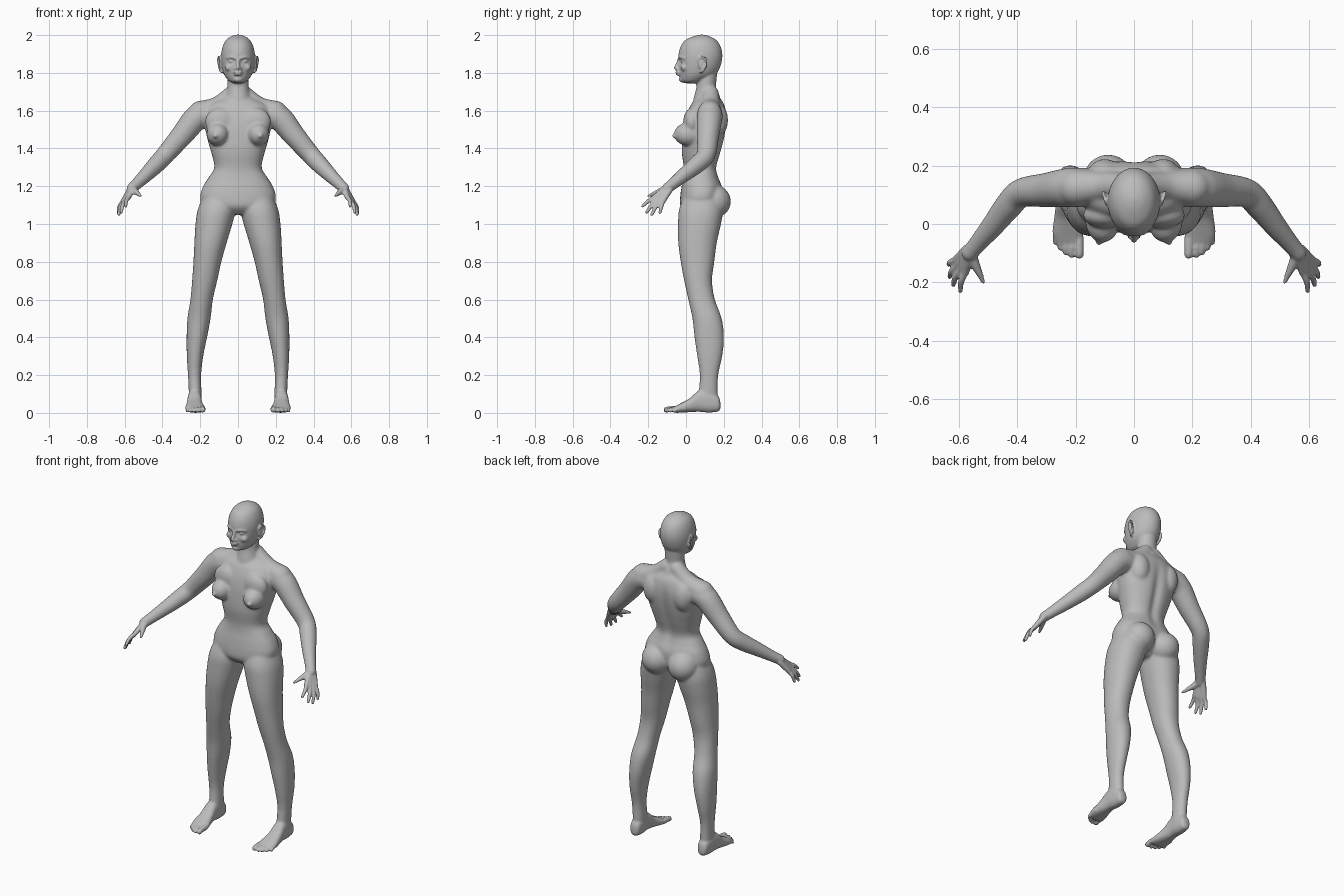
import bpy, bmesh, math
from mathutils import Vector, Matrix

bm = bmesh.new()


def resample(keys, sub):
    """Catmull-Rom interpolation of tuples of numbers."""
    out = []
    for i in range(len(keys) - 1):
        a, b, c, d = (keys[max(i - 1, 0)], keys[i], keys[i + 1],
                      keys[min(i + 2, len(keys) - 1)])
        for k in range(sub):
            t = k / sub
            out.append(tuple(
                0.5 * (2 * q + (r - p) * t + (2 * p - 5 * q + 4 * r - s) * t * t
                       + (3 * q - p - 3 * r + s) * t ** 3)
                for p, q, r, s in zip(a, b, c, d)))
    return out + [keys[-1]]


def oval(c, u, v, n, e=2.0):
    pts = []
    for i in range(n):
        a = 2 * math.pi * i / n
        ca, sa = math.cos(a), math.sin(a)
        pts.append(c + u * math.copysign(abs(ca) ** (2 / e), ca)
                   + v * math.copysign(abs(sa) ** (2 / e), sa))
    return pts


def loft(rings, deform=None):
    vs = [[bm.verts.new(deform(p) if deform else p) for p in r] for r in rings]
    n = len(vs[0])
    for a, b in zip(vs, vs[1:]):
        for i in range(n):
            j = (i + 1) % n
            bm.faces.new((a[i], a[j], b[j], b[i]))
    bm.faces.new(vs[0][::-1])
    bm.faces.new(vs[-1])


def stack(keys, e=2.0, n=40, sub=5, deform=None):
    """Level rings: z, x inner, x outer, y front, y back."""
    loft([oval(Vector(((x0 + x1) / 2, (y0 + y1) / 2, z)),
               Vector((abs(x1 - x0) / 2, 0, 0)), Vector((0, abs(y1 - y0) / 2, 0)), n, e)
          for z, x0, x1, y0, y1 in resample(keys, sub)], deform)


def tube(keys, n=20, sub=5):
    """Round limb along a path: x, y, z, radius, with rounded ends."""
    k = resample(keys, sub)
    p = [Vector(q[:3]) for q in k]
    rings = []
    for i, q in enumerate(k):
        t = (p[min(i + 1, len(p) - 1)] - p[max(i - 1, 0)]).normalized()
        ref = Vector((0, 1, 0)) if abs(t.y) < 0.8 else Vector((1, 0, 0))
        u = t.cross(ref).normalized()
        rings.append(oval(p[i], u * q[3], t.cross(u) * q[3], n))
    loft(rings)
    for q in (k[0], k[-1]):
        ball(q[:3], [q[3] * 0.98] * 3)


def ball(c, r, rot=None):
    m = Matrix.Translation(c) @ (rot or Matrix()) @ Matrix.Diagonal((*r, 1))
    bmesh.ops.create_uvsphere(bm, u_segments=24, v_segments=16, radius=1, matrix=m)


# ---- One side of the figure (x > 0) ----
# leg
stack([(1.17, .02, .175, .0, .17), (1.08, .012, .212, -.036, .195),
       (1.0, .03, .225, -.042, .185), (.9, .06, .231, -.041, .163),
       (.8, .088, .236, -.028, .15), (.7, .11, .243, -.01, .138),
       (.6, .133, .252, .012, .153), (.5, .145, .268, .034, .189),
       (.4, .164, .272, .045, .201), (.3, .184, .271, .059, .192),
       (.2, .195, .265, .073, .171), (.1, .193, .26, .068, .167),
       (.03, .195, .258, .08, .165)], e=2.15)
# buttock, shoulder slope, breast
ball((.088, .148, 1.12), (.088, .09, .088))
tube([(.03, .13, 1.69, .045), (.11, .13, 1.622, .052), (.2, .125, 1.588, .065)])
ball((.095, .03, 1.54), (.08, .045, .075))
ball((.107, .012, 1.475), (.06, .076, .062))
ball((.12, -.064, 1.466), (.012, .012, .012))
# shoulder blade
ball((.1, .165, 1.55), (.06, .058, .09))
# arm
tube([(.14, .125, 1.575, .064), (.215, .125, 1.565, .068), (.30, .116, 1.465, .059),
      (.385, .106, 1.367, .05), (.43, .062, 1.318, .047), (.485, -.008, 1.262, .039),
      (.535, -.068, 1.213, .031), (.562, -.1, 1.188, .028)], n=32)
# palm and fingers
knuckles = [(.577, -.165, 1.143), (.591, -.156, 1.129), (.603, -.141, 1.12), (.61, -.123, 1.118)]
tips = [(.594, -.229, 1.095), (.618, -.208, 1.062), (.631, -.181, 1.05), (.634, -.138, 1.06)]
for i, (k, t) in enumerate(zip(knuckles, tips)):
    w = (.562 + .003 * i, -.11 + .008 * i, 1.187 - .002 * i)
    tube([(*w, .017), (*k, .0135)], n=16)
    mid = Vector(k).lerp(Vector(t), .5) + Vector((.006, 0, .004))
    tube([(*k, .0125), (*mid, .011), (*t, .0085)], n=16)
tube([(.556, -.105, 1.187, .019), (.54, -.145, 1.17, .016),
      (.526, -.175, 1.158, .012), (.515, -.2, 1.148, .009)], n=16)
# foot: y, x centre, half width, bottom, top
foot = [(.182, .227, .012, .025, .055), (.17, .227, .029, .008, .09),
        (.12, .228, .036, .002, .125), (.07, .23, .037, .006, .12),
        (.02, .23, .043, .004, .078), (-.03, .227, .052, .001, .05),
        (-.058, .221, .049, .001, .036), (-.074, .213, .04, .006, .028)]
loft([oval(Vector((x, y, (a + b) / 2)), Vector((w, 0, 0)), Vector((0, 0, (b - a) / 2)), 32, 2.4)
      for y, x, w, a, b in resample(foot, 5)])
# toes
for x, y, r in [(.187, -.104, .0155), (.213, -.106, .011), (.233, -.097, .0105),
                (.252, -.082, .01), (.268, -.062, .01)]:
    tube([(x, y + .055, .022, r), (x, y + .022, .021, r * .95), (x, y, r + .001, r)], n=16)
# ear: plate, rim and lobe
ball((.09, .086, 1.845), (.009, .02, .036), Matrix.Rotation(.25, 4, 'Z'))
tube([(.088, .07, 1.85, .006), (.094, .068, 1.872, .006), (.1, .085, 1.887, .006),
      (.106, .106, 1.872, .006), (.103, .107, 1.845, .006), (.095, .092, 1.815, .007),
      (.088, .078, 1.805, .007)], n=12)
# brow, eye with lids, cheek, nostril
tube([(.012, -.037, 1.876, .006), (.035, -.03, 1.883, .007), (.06, -.009, 1.878, .006)], n=12)
ball((.034, -.017, 1.861), (.017, .013, .008))
ball((.045, -.008, 1.828), (.024, .02, .02))
ball((.013, -.042, 1.82), (.008, .011, .008))

# ---- Mirror to the other side ----
dup = bmesh.ops.duplicate(bm, geom=bm.verts[:] + bm.edges[:] + bm.faces[:])["geom"]
for v in dup:
    if isinstance(v, bmesh.types.BMVert):
        v.co.x *= -1


# ---- Central parts ----
def spine_groove(p):
    if p.y > .1 and 1.18 < p.z < 1.62:
        p.y -= .016 * math.exp(-(p.x / .025) ** 2) * math.sin((p.z - 1.18) / .44 * math.pi)
    return p


def eye_sockets(p):
    if p.y < .05:
        p.y += .015 * math.exp(-((abs(p.x) - .034) / .02) ** 2 - ((p.z - 1.861) / .014) ** 2)
    return p


# torso: z, half width, front, back
torso = [(1.685, .06, .07, .165), (1.66, .1, .05, .185), (1.63, .155, .025, .203),
         (1.58, .18, .003, .215), (1.52, .176, -.012, .215), (1.45, .162, -.02, .204),
         (1.38, .142, -.022, .186), (1.30, .125, -.012, .164), (1.25, .153, -.014, .172),
         (1.20, .184, -.023, .19), (1.14, .2, -.031, .19), (1.09, .17, -.028, .175),
         (1.05, .07, .01, .12)]
stack([(z, -w, w, a, b) for z, w, a, b in torso], e=2.3, n=96, deform=spine_groove)
# neck
neck = [(1.84, .055, .06, .17), (1.77, .055, .058, .162), (1.72, .057, .054, .16),
        (1.68, .066, .044, .178), (1.62, .09, .03, .195)]
stack([(z, -w, w, a, b) for z, w, a, b in neck])
# head
head = [(2.002, .008, .075, .092), (1.994, .036, .04, .125), (1.973, .064, -.004, .161),
        (1.94, .081, -.028, .183), (1.90, .089, -.039, .192), (1.86, .089, -.04, .189),
        (1.82, .083, -.037, .176), (1.79, .073, -.034, .155), (1.77, .06, -.031, .125),
        (1.755, .045, -.026, .095), (1.745, .02, -.008, .06)]
stack([(z, -w, w, a, b) for z, w, a, b in head], n=96, sub=8, deform=eye_sockets)
# nose, lips, chin
tube([(0, -.034, 1.878, .008), (0, -.043, 1.853, .009), (0, -.053, 1.828, .0115)], n=16)
ball((0, -.036, 1.804), (.025, .021, .006))
ball((0, -.036, 1.792), (.021, .02, .0065))
ball((0, -.02, 1.765), (.022, .018, .016))

# ---- Fuse everything into one skin ----
bmesh.ops.recalc_face_normals(bm, faces=bm.faces[:])
raw = bpy.data.meshes.new("raw_parts")
bm.to_mesh(raw)
bm.free()
body = bpy.data.objects.new("body", raw)
bpy.context.collection.objects.link(body)
fuse = body.modifiers.new("fuse", 'REMESH')
fuse.mode = 'VOXEL'
fuse.voxel_size = .0052
deps = bpy.context.evaluated_depsgraph_get()
skin = bpy.data.meshes.new_from_object(body.evaluated_get(deps))
body.modifiers.clear()
body.data = skin
bpy.data.meshes.remove(raw)

# strong smoothing on torso and limbs, light on face, hands and feet
soft = body.vertex_groups.new(name="soft")
for v in skin.vertices:
    x, y, z = v.co
    w = min((z - .09) / .06, (1.76 - z) / .05, 1)
    if abs(x) > .45:
        w = min(w, (.56 - abs(x)) / .05)
    if w > 0:
        soft.add([v.index], w, 'REPLACE')
for name, count, group in (("blend", 24, "soft"), ("polish", 3, "")):
    s = body.modifiers.new(name, 'SMOOTH')
    s.factor, s.iterations, s.vertex_group = .5, count, group

skin.polygons.foreach_set("use_smooth", [True] * len(skin.polygons))
grey = bpy.data.materials.new("plain grey")
grey.diffuse_color = (.5, .5, .5, 1)
skin.materials.clear()
skin.materials.append(grey)
